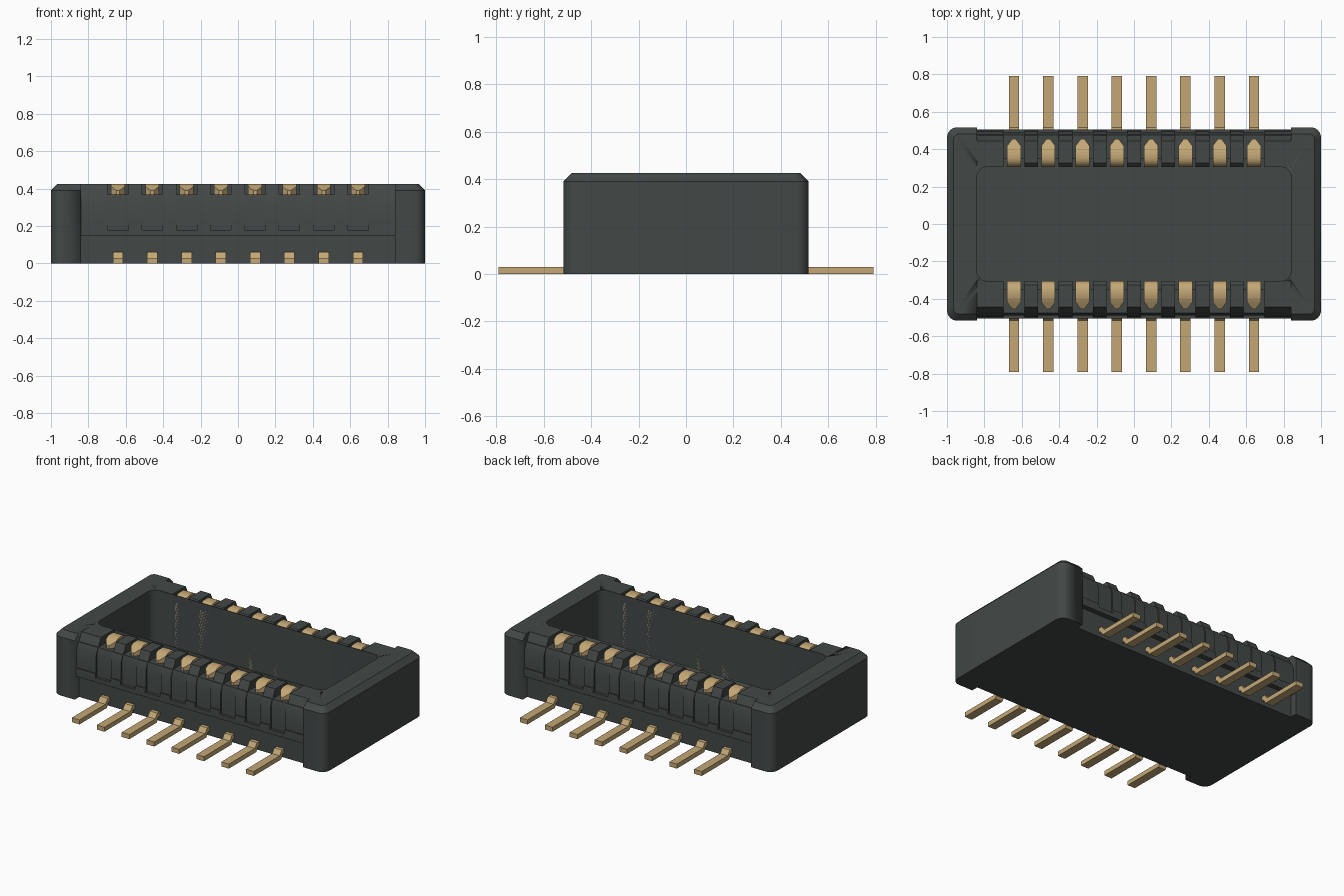
import bpy, bmesh, math

cube = bpy.data.objects.get("Cube")
if cube:
    bpy.data.objects.remove(cube, do_unlink=True)


def material(name, rgb, rough):
    m = bpy.data.materials.new(name)
    m.use_nodes = True
    m.diffuse_color = (*rgb, 1)
    bsdf = m.node_tree.nodes["Principled BSDF"]
    bsdf.inputs["Base Color"].default_value = (*rgb, 1)
    bsdf.inputs["Roughness"].default_value = rough
    return m


PLASTIC = material("dark grey plastic", (0.055, 0.065, 0.063), 0.6)
GOLD = material("gold plating", (0.55, 0.39, 0.18), 0.5)

PINS = [(i - 3.5) * 0.1833 for i in range(8)]
BAY = 0.84        # half length of the cavity and side recesses
INNER = 0.305     # half width of the cavity
SLOT = 0.055      # half width of a contact slot
FLOOR = 0.06


def finish(name, bm, mat, mirror=False, angle=30):
    bmesh.ops.recalc_face_normals(bm, faces=bm.faces)
    me = bpy.data.meshes.new(name)
    bm.to_mesh(me)
    bm.free()
    me.materials.append(mat)
    ob = bpy.data.objects.new(name, me)
    bpy.context.collection.objects.link(ob)
    bpy.ops.object.select_all(action='DESELECT')
    bpy.context.view_layer.objects.active = ob
    ob.select_set(True)
    if mirror:
        ob.modifiers.new("mirror_sides", 'MIRROR').use_axis = (False, True, False)
        ob.modifiers["mirror_sides"].use_mirror_merge = False
        bpy.ops.object.modifier_apply(modifier="mirror_sides")
    bpy.ops.object.shade_smooth_by_angle(angle=math.radians(angle))
    return ob


def loft(bm, sections):
    """Bridge closed rings of points and cap both ends."""
    rings = [[bm.verts.new(p) for p in s] for s in sections]
    n = len(rings[0])
    for a, b in zip(rings, rings[1:]):
        for i in range(n):
            j = (i + 1) % n
            bm.faces.new((a[i], a[j], b[j], b[i]))
    bm.faces.new(rings[0][::-1])
    bm.faces.new(rings[-1])


def rounded_rect(hx, hy, r, z, steps=6):
    pts = []
    for k, (sx, sy) in enumerate(((1, 1), (-1, 1), (-1, -1), (1, -1))):
        for s in range(steps + 1):
            a = (k + s / steps) * math.pi / 2
            pts.append((sx * (hx - r) + r * math.cos(a),
                        sy * (hy - r) + r * math.sin(a), z))
    return pts


def prism(bm, profile, x0, x1):
    """Extrude a (y, z) profile along x."""
    loft(bm, [[(x, y, z) for y, z in profile] for x in (x0, x1)])


# Housing: chamfered rounded block with a rounded cavity
bm = bmesh.new()
loft(bm, [rounded_rect(1, 0.517, 0.055, 0),
          rounded_rect(1, 0.517, 0.055, 0.39),
          rounded_rect(0.965, 0.482, 0.03, 0.425),
          rounded_rect(BAY, INNER, 0.055, 0.425),
          rounded_rect(BAY, INNER, 0.055, FLOOR)])
housing = finish("housing", bm, PLASTIC)

# Clear the long sides of the housing for the slotted walls
bm = bmesh.new()
for s in (-1, 1):
    prism(bm, [(s * 0.306, -0.1), (s * 0.7, -0.1), (s * 0.7, 0.6), (s * 0.306, 0.6)], -BAY, BAY)
cutter = finish("side_cutter", bm, PLASTIC)
cutter.hide_render = True
bpy.context.view_layer.objects.active = housing
cut = housing.modifiers.new("side_bays", 'BOOLEAN')
cut.operation, cut.solver, cut.object = 'DIFFERENCE', 'EXACT', cutter
bpy.ops.object.modifier_apply(modifier="side_bays")
bpy.data.objects.remove(cutter, do_unlink=True)

# Slotted side walls: tall tabs between low slot sections
foot = [(0.47, 0), (0.47, 0.15), (0.505, 0.15), (0.505, 0.18)]
tab_face = [(0.503, 0.205), (0.496, 0.205), (0.496, 0.325), (0.478, 0.37), (0.472, 0.37), (0.445, 0.425)]
end_tab = [(INNER, 0)] + foot + tab_face + [(INNER, 0.425)]
mid_tab = [(INNER, 0)] + foot + tab_face + [(0.325, 0.425), (INNER, 0.405)]
slot = [(0.35, 0)] + foot + [(0.488, 0.18), (0.488, 0.325), (0.475, 0.37), (0.35, 0.37)]
bm = bmesh.new()
edge = -BAY
for i, x in enumerate(PINS):
    prism(bm, mid_tab if i else end_tab, edge, x - SLOT)
    prism(bm, slot, x - SLOT, x + SLOT)
    edge = x + SLOT
prism(bm, end_tab, edge, BAY)
# Floor strip closing the bottom of the slots
prism(bm, [(0.30, 0), (0.36, 0), (0.36, FLOOR), (0.30, FLOOR)], -BAY + 0.01, BAY - 0.01)
finish("slotted_walls", bm, PLASTIC, mirror=True)

# Contacts: upright blades that curl over the wall to a pointed tip
# Each step: outer y, outer z, inner y, inner z, half width
path = [(INNER, FLOOR - 0.01, 0.352, FLOOR - 0.01, 0.037),
        (INNER, 0.375, 0.352, 0.365, 0.037)]
for k in range(1, 6):
    a = k / 5 * math.pi / 2
    path.append((0.355 - 0.05 * math.cos(a), 0.375 + 0.05 * math.sin(a), 0.355, 0.368, 0.037))
path += [(0.395, 0.425, 0.395, 0.368, 0.037),
         (0.418, 0.412, 0.418, 0.368, 0.037),
         (0.455, 0.39, 0.455, 0.368, 0.009)]
bm = bmesh.new()
for x in PINS:
    loft(bm, [[(x - w, yo, zo), (x + w, yo, zo), (x + w, yi, zi), (x - w, yi, zi)]
              for yo, zo, yi, zi, w in path])
finish("contacts", bm, GOLD, mirror=True)

# Solder tails: flat feet with a small step up into the wall
tail = [(0.79, 0), (0.79, 0.03), (0.517, 0.03), (0.495, 0.06),
        (0.45, 0.06), (0.45, 0.03), (0.483, 0.03), (0.503, 0)]
bm = bmesh.new()
for x in PINS:
    prism(bm, tail, x - 0.028, x + 0.028)
finish("solder_tails", bm, GOLD, mirror=True)
